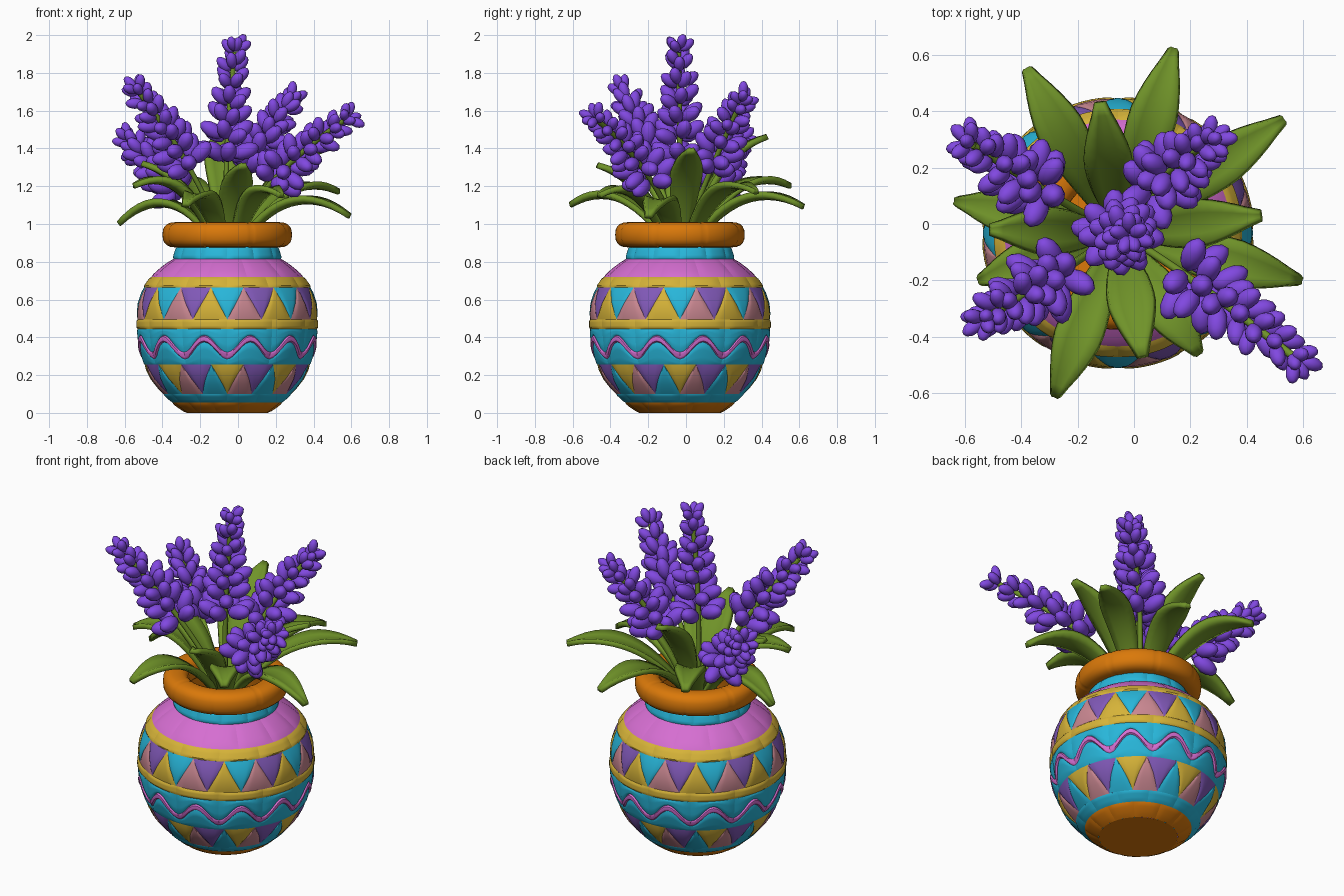
import bpy, bmesh, math, random
from mathutils import Vector, Matrix

if "Cube" in bpy.data.objects:
    bpy.data.objects.remove(bpy.data.objects["Cube"])

random.seed(4)
CX, CY = -0.057, -0.032          # pot axis
NAMES = {
    "orange": (0.70, 0.19, 0.003), "sky_blue": (0.021, 0.47, 0.70),
    "yellow": (0.67, 0.45, 0.04), "orchid_pink": (0.67, 0.156, 0.64),
    "dusty_pink": (0.58, 0.24, 0.28), "purple": (0.22, 0.10, 0.48),
    "leaf_green": (0.16, 0.29, 0.022), "lavender": (0.22, 0.065, 0.75)}
MATS = {}
for n, c in NAMES.items():
    MATS[n] = bpy.data.materials.new(n)
    MATS[n].diffuse_color = (*c, 1)


def finish(name, bm, mats, angle=40):
    me = bpy.data.meshes.new(name)
    bm.to_mesh(me)
    bm.free()
    ob = bpy.data.objects.new(name, me)
    bpy.context.collection.objects.link(ob)
    for m in mats:
        me.materials.append(MATS[m])
    bpy.ops.object.select_all(action='DESELECT')
    bpy.context.view_layer.objects.active = ob
    ob.select_set(True)
    bpy.ops.object.shade_smooth_by_angle(angle=math.radians(angle))
    return ob


# pot outline: height, radius
PROFILE = [(0, .215), (.03, .26), (.055, .29), (.1, .338), (.18, .40), (.255, .437),
           (.35, .466), (.445, .476), (.495, .475), (.58, .467), (.665, .44),
           (.72, .402), (.77, .345), (.815, .285), (.88, .265)]


def radius(z):
    for (z0, r0), (z1, r1) in zip(PROFILE, PROFILE[1:]):
        if z <= z1:
            return r0 + (r1 - r0) * (z - z0) / (z1 - z0)
    return PROFILE[-1][1]


def polar(a, r, z):
    return Vector((CX + r * math.sin(a), CY - r * math.cos(a), z))


def tile(bm, fn, mat, bulge=.01, nu=8, nv=6):
    """Pillowed patch on the pot; fn(u, v) gives angle and height."""
    rows = []
    for j in range(nv + 1):
        row = []
        for i in range(nu + 1):
            u, v = i / nu, j / nv
            a, z = fn(u, v)
            h = bulge * (1 - (2 * u - 1) ** 6) * (1 - (2 * v - 1) ** 6)
            row.append(bm.verts.new(polar(a, radius(z) + h, z)))
        rows.append(row)
    for j in range(nv):
        for i in range(nu):
            f = bm.faces.new((rows[j][i], rows[j][i + 1], rows[j + 1][i + 1], rows[j + 1][i]))
            f.material_index = mat


def clean(bm):
    bmesh.ops.dissolve_degenerate(bm, dist=1e-5, edges=bm.edges)


STEP = math.radians(30)

# plain tiled bands
for name, z0, z1, col, bulge, off in [
        ("base_ring", 0, .055, "orange", .006, .5), ("lower_blue_band", .055, .1, "sky_blue", .006, 0),
        ("middle_yellow_band", .445, .495, "yellow", .008, 0),
        ("upper_yellow_band", .665, .72, "yellow", .009, 0),
        ("pink_shoulder", .72, .815, "orchid_pink", .007, .5),
        ("blue_neck", .815, .88, "sky_blue", .008, 0)]:
    bm = bmesh.new()
    for k in range(12):
        tile(bm, lambda u, v: ((k + off + u) * STEP, z0 + (z1 - z0) * v), 0, bulge)
    finish(name, bm, [col])

# triangle mosaics: alternating down and up triangles, colours repeat every four
TS = math.tau / 32
for name, z0, z1, cols in [
        ("lower_triangles", .1, .255, ["yellow", "dusty_pink", "purple", "sky_blue"]),
        ("upper_triangles", .495, .665, ["sky_blue", "dusty_pink", "purple", "yellow"])]:
    bm = bmesh.new()
    for k in range(32):
        def tri(u, v):
            w = v if k % 2 == 0 else 1 - v
            return k * TS + (u - .5) * 2 * TS * w, z0 + (z1 - z0) * v
        tile(bm, tri, k % 4, .007)
    clean(bm)
    finish(name, bm, cols)


# wave band: blue fields above and below a raised pink ribbon
def wave(a):
    return .348 - .045 * math.cos(12 * a)


bm = bmesh.new()
for k in range(12):
    def ang(u):
        return (k + u) * STEP

    def low(u, v):
        return ang(u), .255 + (wave(ang(u)) - .018 - .255) * v

    def mid(u, v):
        return ang(u), wave(ang(u)) - .018 + .036 * v

    def top(u, v):
        s = wave(ang(u)) + .018
        return ang(u), s + (.445 - s) * v
    tile(bm, low, 0, .006, 12)
    tile(bm, top, 0, .006, 12)
    tile(bm, mid, 1, .011, 12)
finish("wave_band", bm, ["sky_blue", "orchid_pink"])

# pot underside
bm = bmesh.new()
ring = [bm.verts.new(polar(-i * math.tau / 48, .215, 0)) for i in range(48)]
bm.faces.new(ring)
finish("pot_bottom", bm, ["orange"])

# orange lining inside the mouth
bm = bmesh.new()
bands = [[bm.verts.new(polar(i * math.tau / 48, r, z)) for i in range(48)]
         for r, z in [(.225, .92), (.24, .88), (.25, .80)]]
for a, b in zip(bands, bands[1:]):
    for i in range(48):
        j = (i + 1) % 48
        bm.faces.new((a[i], a[j], b[j], b[i]))
finish("mouth_lining", bm, ["orange"])

# thick rim in eight segments, pinched at the seams
bm = bmesh.new()
NA, NS = 144, 20
grid = []
for i in range(NA):
    s = .955 if i % 18 == 9 else 1
    row = []
    for j in range(NS):
        t = j * math.tau / NS
        c, d = math.cos(t), math.sin(t)
        row.append(bm.verts.new(polar(i * math.tau / NA,
                   .272 + s * .071 * math.copysign(abs(c) ** .8, c),
                   .943 + s * .067 * math.copysign(abs(d) ** .8, d))))
    grid.append(row)
for i in range(NA):
    for j in range(NS):
        a, b = grid[i], grid[(i + 1) % NA]
        bm.faces.new((a[j], b[j], b[(j + 1) % NS], a[(j + 1) % NS]))
finish("pot_rim", bm, ["orange"])


def bezier(p, t):
    return p[0] * (1 - t) ** 2 + p[1] * 2 * t * (1 - t) + p[2] * t * t


def tangent(p, t):
    return ((p[1] - p[0]) * (1 - t) + (p[2] - p[1]) * t).normalized()


# leaves: tip x, y, z, and whether they arch over
LEAVES = [(.14, .62, 1.09, 1), (-.38, .55, 1.20, 1), (.53, .37, 1.17, 1), (-.12, .43, 1.46, 0),
          (.45, .03, 1.39, 0), (.59, -.20, 1.04, 1), (.23, -.46, 1.15, 1), (.03, -.47, 1.31, 0),
          (-.28, -.61, 1.10, 1), (-.55, -.20, 1.20, 1), (-.51, -.02, 1.32, 0), (-.63, .08, 1.0, 1)]
for n, (x, y, z, arch) in enumerate(LEAVES):
    tip = Vector((x, y, z))
    out = Vector((x - CX, y - CY, 0))
    dirn = out.normalized()
    base = Vector((CX, CY, .86)) + dirn * .05
    ctrl = Vector((CX, CY, 0)) + out * (.5 if arch else .38)
    ctrl.z = max(z + .12, 1.26) if arch else z - .1
    path = (base, ctrl, tip)
    side = Vector((-dirn.y, dirn.x, 0))
    bm = bmesh.new()
    rows = []
    NR = 14
    for j in range(NR + 1):
        t = j / NR
        w = .03 + .052 * math.sin(math.pi * min(1, t / .62) / 2) ** 1.5
        if t > .62:
            w *= max(.2, 1 - .85 * ((t - .62) / .38) ** 1.5)
        up = tangent(path, t).cross(side) * -1
        if up.z < 0:
            up.negate()
        rows.append([bm.verts.new(bezier(path, t) + side * w * s + up * .25 * w * s * s)
                     for s in (-1, -.5, 0, .5, 1)])
    for a, b in zip(rows, rows[1:]):
        for i in range(4):
            bm.faces.new((a[i], b[i], b[i + 1], a[i + 1]))
    ob = finish("leaf_%d" % (n + 1), bm, ["leaf_green"], 50)
    m = ob.modifiers.new("thickness", 'SOLIDIFY')
    m.thickness = .028
    m.offset = 0

# flower spikes: curve control, tip, start of blossoms
ROOT = Vector((CX, CY, .88))
SPIKES = [((-.08, -.03, 1.4), (-.015, -.04, 1.91), .44), ((-.25, -.17, 1.35), (-.52, -.33, 1.69), .48),
          ((-.3, .1, 1.2), (-.57, .28, 1.43), .5), ((.05, .15, 1.35), (.265, .29, 1.64), .46),
          ((.12, -.12, 1.25), (.565, -.47, 1.55), .5)]
for n, (c, e, t0) in enumerate(SPIKES):
    path = (ROOT, Vector(c), Vector(e))
    # stem tube
    cu = bpy.data.curves.new("stem_%d" % (n + 1), 'CURVE')
    cu.dimensions = '3D'
    cu.bevel_depth = .014
    cu.bevel_resolution = 2
    sp = cu.splines.new('POLY')
    sp.points.add(14)
    for i, pt in enumerate(sp.points):
        pt.co = (*bezier(path, i / 14), 1)
    cu.materials.append(MATS["leaf_green"])
    bpy.context.collection.objects.link(bpy.data.objects.new("stem_%d" % (n + 1), cu))
    # loose whorls of egg-shaped blossoms, smaller and more upright near the tip
    bm = bmesh.new()
    for k in range(7):
        f = k / 6
        t = t0 + (1 - t0) * f
        ax = tangent(path, t)
        sx = ax.orthogonal().normalized()
        size = .15 - .06 * f
        for i in range(6):
            p = bezier(path, t) + ax * random.uniform(-.02, .02)
            a = (i + .5 * (k % 2)) * math.tau / 6 + random.uniform(-.2, .2)
            rad = Matrix.Rotation(a, 3, ax) @ sx
            tilt = math.radians(62 - 22 * f + random.uniform(-12, 12))
            d = ax * math.cos(tilt) + rad * math.sin(tilt)
            M = (Matrix.Translation(p + d * (.105 - .045 * f)) @ d.to_track_quat('Z', 'Y').to_matrix().to_4x4()
                 @ Matrix.Diagonal((size * .29, size * .29, size * .5, 1)))
            bmesh.ops.create_icosphere(bm, subdivisions=2, radius=1, matrix=M)
    finish("blossoms_%d" % (n + 1), bm, ["lavender"], 60)

for m in bpy.data.materials:
    if m.users and not m.is_grease_pencil:
        m.use_nodes = True
        m.node_tree.nodes["Principled BSDF"].inputs["Base Color"].default_value = m.diffuse_color
